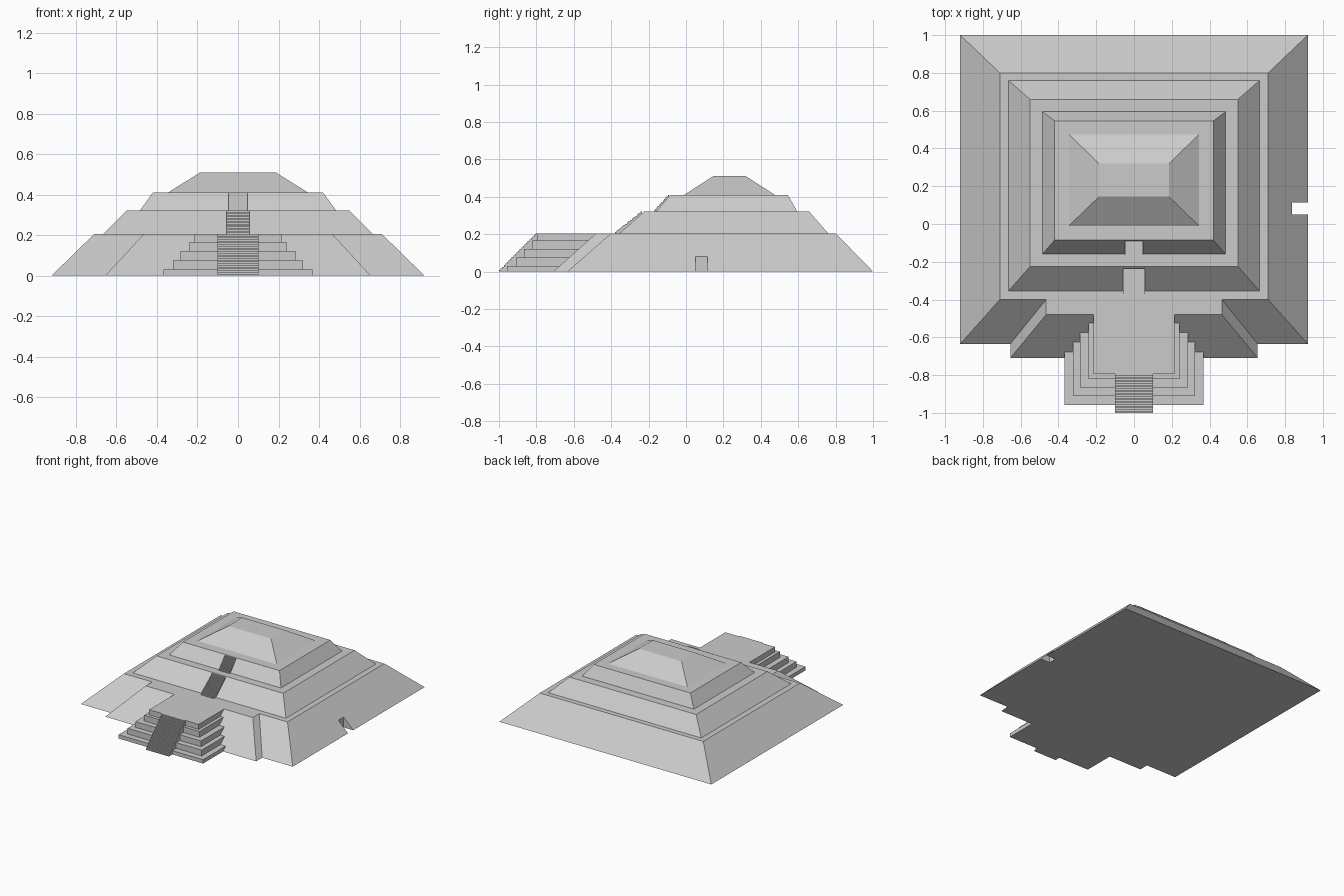
import bpy, bmesh

cube = bpy.data.objects.get("Cube")
if cube:
    bpy.data.objects.remove(cube, do_unlink=True)

stone = bpy.data.materials.new("grey_stone")
stone.use_nodes = True
STONE = (0.6, 0.6, 0.6, 1)
stone.diffuse_color = STONE
stone.node_tree.nodes["Principled BSDF"].inputs["Base Color"].default_value = STONE


def finish(name, bm):
    bmesh.ops.recalc_face_normals(bm, faces=bm.faces)
    mesh = bpy.data.meshes.new(name)
    bm.to_mesh(mesh)
    bm.free()
    mesh.materials.append(stone)
    obj = bpy.data.objects.new(name, mesh)
    bpy.context.collection.objects.link(obj)
    return obj


def frustum(name, low, high):
    """Solid between two level rectangles, each (half width, y front, y back, z)."""
    bm = bmesh.new()
    rings = []
    for w, front, back, z in (low, high):
        corners = ((-w, front), (w, front), (w, back), (-w, back))
        rings.append([bm.verts.new((x, y, z)) for x, y in corners])
    bm.faces.new(rings[0])
    bm.faces.new(rings[1])
    for i in range(4):
        j = (i + 1) % 4
        bm.faces.new((rings[0][i], rings[0][j], rings[1][j], rings[1][i]))
    return finish(name, bm)


def stairway(name, w, y0, y1, z0, z1, count, inset=0.0):
    """Flight of fine steps, extruded across x from a side profile."""
    run, rise = (y1 - y0) / count, (z1 - z0) / count
    profile = [(y0, z0)]
    for i in range(count):
        top = z0 + rise * (i + 1)
        profile += [(y0 + run * i, top), (y0 + run * (i + 1), top)]
    profile += [(y1 + inset, z1), (y1 + inset, z0)] if inset else [(y1, z0)]
    bm = bmesh.new()
    face = bm.faces.new([bm.verts.new((-w, y, z)) for y, z in profile])
    out = bmesh.ops.extrude_face_region(bm, geom=[face])
    moved = [v for v in out["geom"] if isinstance(v, bmesh.types.BMVert)]
    bmesh.ops.translate(bm, verts=moved, vec=(2 * w, 0, 0))
    return finish(name, bm)


H1, H2, H3, H4 = 0.205, 0.32, 0.41, 0.51

# Stacked sloping tiers
base = frustum("base_tier", (0.92, -0.635, 1.0, 0), (0.71, -0.40, 0.80, H1))
frustum("middle_tier", (0.665, -0.355, 0.76, H1), (0.55, -0.225, 0.66, H2))
frustum("upper_tier", (0.485, -0.16, 0.595, H2), (0.42, -0.085, 0.545, H3))
frustum("roof_cap", (0.345, -0.01, 0.475, H3), (0.185, 0.145, 0.32, H4))

# Thickened front of the base, its back lying on the base slope
frustum("front_buttress", (0.655, -0.71, -0.635, 0), (0.465, -0.48, -0.40, H1))

# Doorway cut into the side of the base
cutter = frustum("doorway_cutter", (0.1, 0.05, 0.115, -0.1), (0.1, 0.05, 0.115, 0.083))
cutter.location.x = 0.937
cutter.hide_render = True
cut = base.modifiers.new("doorway", "BOOLEAN")
cut.operation = "DIFFERENCE"
cut.solver = "EXACT"
cut.object = cutter
bpy.context.view_layer.objects.active = base
bpy.ops.object.modifier_apply(modifier="doorway")
bpy.data.objects.remove(cutter, do_unlink=True)

# Broad entrance steps, each ending on the buttress slope
levels = (0, 0.03, 0.075, 0.12, 0.165, H1)
widths = (0.367, 0.322, 0.285, 0.24, 0.215)
fronts = (-0.957, -0.91, -0.865, -0.82, -0.795)
for i, (w, front) in enumerate(zip(widths, fronts)):
    lo, hi = levels[i], levels[i + 1]
    backs = [-0.71 + 0.23 * z / H1 for z in (lo, hi)]
    frustum(f"entrance_step_{i + 1}", (w, front, backs[0], lo), (w, front, backs[1], hi))

# Fine central stairways climbing to each terrace
stairway("lower_stairway", 0.1, -1.0, -0.795, 0, H1, 24)
stairway("middle_stairway", 0.057, -0.38, -0.235, H1, H2, 16)
stairway("upper_stairway", 0.047, -0.172, -0.09, H2, H3, 12)
